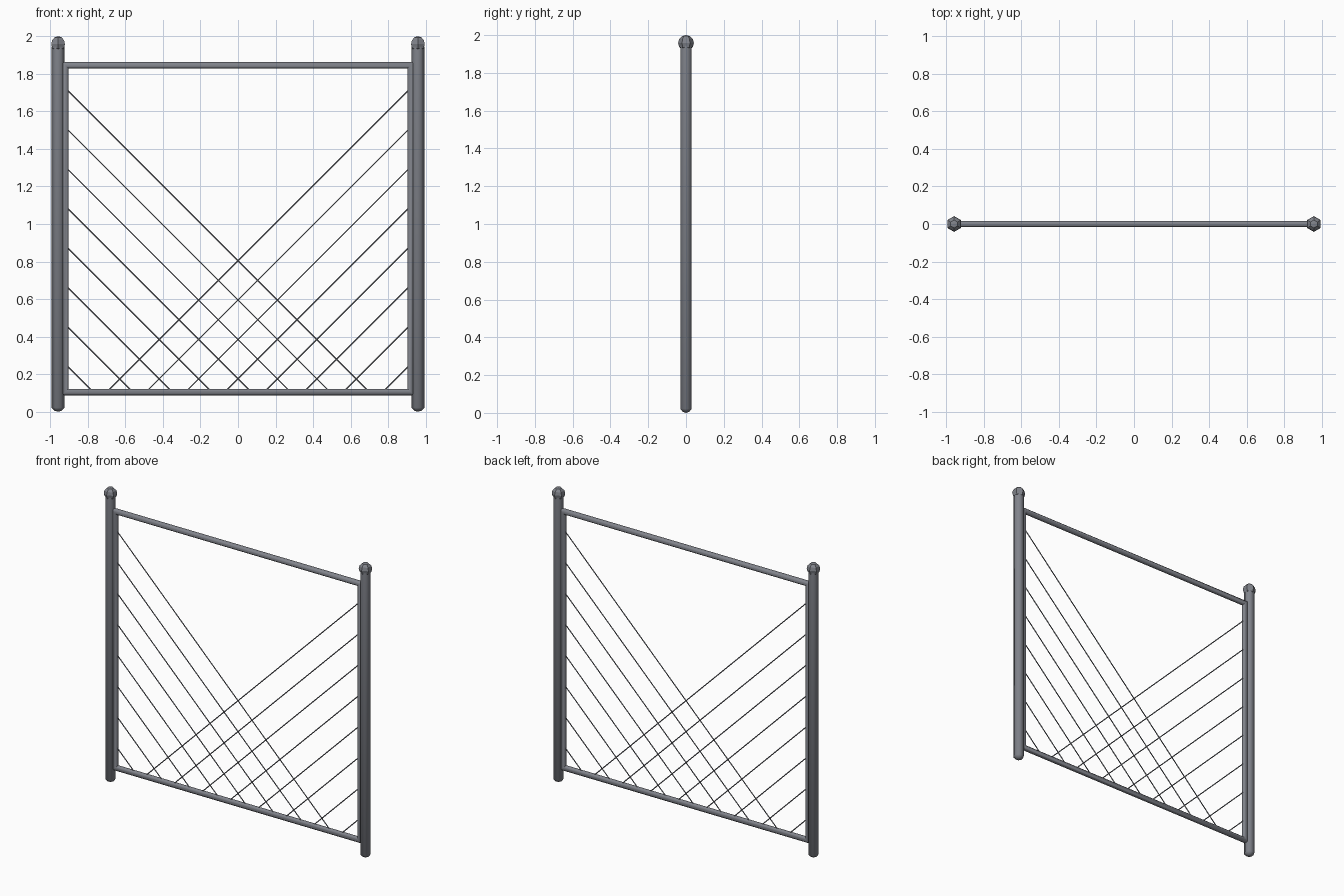
import bpy
import bmesh
import math
from mathutils import Vector, Matrix

if "Cube" in bpy.data.objects:
    bpy.data.objects.remove(bpy.data.objects["Cube"], do_unlink=True)


def make_material(name, rgb):
    mat = bpy.data.materials.new(name)
    mat.use_nodes = True
    mat.diffuse_color = (*rgb, 1)
    mat.node_tree.nodes["Principled BSDF"].inputs["Base Color"].default_value = (*rgb, 1)
    return mat


steel = make_material("grey steel", (0.22, 0.23, 0.26))


def finish(name, bm, angle=35):
    mesh = bpy.data.meshes.new(name)
    bmesh.ops.recalc_face_normals(bm, faces=bm.faces)
    bm.to_mesh(mesh)
    bm.free()
    mesh.materials.append(steel)
    obj = bpy.data.objects.new(name, mesh)
    bpy.context.collection.objects.link(obj)
    bpy.context.view_layer.objects.active = obj
    obj.select_set(True)
    bpy.ops.object.shade_smooth_by_angle(angle=math.radians(angle))
    obj.select_set(False)


def lathe(name, x, profile, sides, turn, angle):
    """Rings of (radius, height) joined into a closed solid."""
    bm = bmesh.new()
    rings = []
    for r, z in profile:
        if r == 0:
            rings.append([bm.verts.new((x, 0, z))] * sides)
            continue
        rings.append([bm.verts.new((x + r * math.cos(turn + math.tau * i / sides),
                                    r * math.sin(turn + math.tau * i / sides), z))
                      for i in range(sides)])
    for low, high in zip(rings, rings[1:]):
        for i in range(sides):
            j = (i + 1) % sides
            bm.faces.new(list(dict.fromkeys((low[i], low[j], high[j], high[i]))))
    finish(name, bm, angle)


def rod(name, start, end, radius, sides):
    a, b = Vector(start), Vector(end)
    turn = (b - a).to_track_quat("Z", "Y").to_matrix().to_4x4()
    bm = bmesh.new()
    bmesh.ops.create_cone(bm, cap_ends=True, segments=sides, radius1=radius, radius2=radius,
                          depth=(b - a).length,
                          matrix=Matrix.Translation((a + b) / 2) @ turn)
    finish(name, bm, 50)


# Posts with a blunt foot, and a faceted ball on each
POST_X, BALL_Z, BALL_R = 0.958, 1.958, 0.042
for side, s in (("left", 1), ("right", -1)):
    lathe(side + "_post", s * POST_X,
          [(0, 0), (0.02, 0.006), (0.035, 0.022), (0.035, 1.945), (0, 1.95)], 6, 0, 65)
    ball = [(BALL_R * math.sin(math.pi * k / 6), BALL_Z - BALL_R * math.cos(math.pi * k / 6))
            for k in range(1, 6)]
    lathe(side + "_post_ball", s * POST_X,
          [(0, BALL_Z - BALL_R), *ball, (0, BALL_Z + BALL_R)], 6, math.pi / 6, 20)

# Tubular frame with mitred corners
FRAME_X, LOW, HIGH, TUBE = 0.92, 0.105, 1.846, 0.0185
bm = bmesh.new()
corners = []
for sx, sz in ((-1, -1), (1, -1), (1, 1), (-1, 1)):
    ring = []
    for i in range(8):
        a = math.tau * (i + 0.5) / 8
        out = TUBE * math.cos(a)
        ring.append(bm.verts.new((sx * (FRAME_X + out), TUBE * math.sin(a),
                                  (HIGH if sz > 0 else LOW) + sz * out)))
    corners.append(ring)
for c in range(4):
    here, there = corners[c], corners[(c + 1) % 4]
    for i in range(8):
        j = (i + 1) % 8
        bm.faces.new((here[i], there[i], there[j], here[j]))
finish("tube_frame", bm, 50)

# Diagonal wires, mirrored into a lattice
for side, s in (("left", 1), ("right", -1)):
    for n in range(8):
        top = 0.255 + 0.21 * n
        rod(f"{side}_wire_{n + 1}", (s * FRAME_X, 0, top),
            (s * (FRAME_X - top + LOW), 0, LOW), 0.0035, 6)
